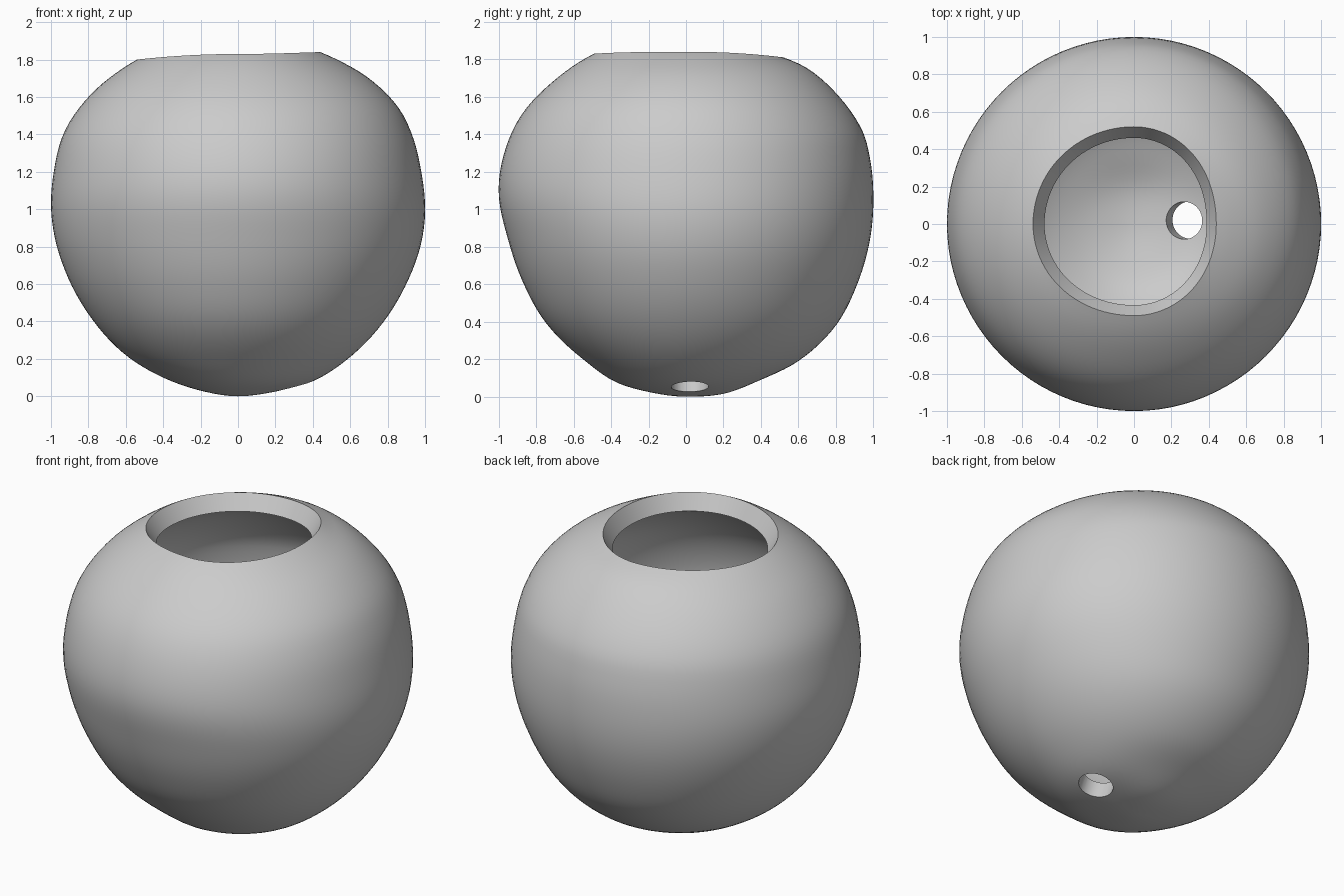
import bpy, bmesh, math
from mathutils import Vector

if "Cube" in bpy.data.objects:
    bpy.data.objects.remove(bpy.data.objects["Cube"])

CENTRE_Z = 1.0
WALL = 0.11
SEGMENTS, RINGS = 96, 56

# Side outlines of the slightly uneven pot: (distance from axis, height), bottom to rim
RIGHT = [(0, 0), (.2, .025), (.4, .08), (.6, .21), (.78, .4), (.9, .6), (.975, .8), (1, .97),
         (.98, 1.2), (.93, 1.4), (.86, 1.54), (.7, 1.7), (.55, 1.79), (.44, 1.84)]
LEFT = [(0, 0), (.2, .03), (.4, .1), (.6, .22), (.8, .44), (.92, .66), (.98, .85), (1, 1.02),
        (.985, 1.2), (.93, 1.41), (.8, 1.6), (.65, 1.73), (.54, 1.8)]
BACK = [(0, 0), (.2, .015), (.4, .09), (.6, .19), (.8, .38), (.91, .59), (.97, .78), (1, 1.05),
        (.98, 1.28), (.945, 1.41), (.8, 1.62), (.65, 1.75), (.52, 1.81)]
FRONT = [(0, 0), (.2, .025), (.38, .08), (.55, .2), (.76, .41), (.87, .61), (.95, .84), (1, 1.1),
         (.97, 1.3), (.88, 1.5), (.7, 1.69), (.49, 1.83)]


def polar(outline):
    """Angle from straight down and distance from the centre, for each outline point."""
    return [(math.atan2(r, CENTRE_Z - z), math.hypot(r, z - CENTRE_Z)) for r, z in outline]


def distance(points, angle):
    """Smooth interpolation of distance over angle."""
    n = len(points)
    i = next((k for k in range(n - 1) if angle <= points[k + 1][0]), n - 2)

    def slope(k):
        a, b = points[max(k - 1, 0)], points[min(k + 1, n - 1)]
        return 0 if k == 0 else (b[1] - a[1]) / (b[0] - a[0])

    (a0, d0), (a1, d1) = points[i], points[i + 1]
    h = a1 - a0
    t = min(max((angle - a0) / h, 0), 1)
    return ((2 * t**3 - 3 * t**2 + 1) * d0 + (t**3 - 2 * t**2 + t) * h * slope(i)
            + (3 * t**2 - 2 * t**3) * d1 + (t**3 - t**2) * h * slope(i + 1))


SIDES = [polar(o) for o in (RIGHT, LEFT, BACK, FRONT)]


def surface(s, azimuth, inset):
    """Point on the shell; s runs from 0 at the bottom to 1 at the rim."""
    c, n = math.cos(azimuth), math.sin(azimuth)
    weights = [max(c, 0)**2, max(-c, 0)**2, max(n, 0)**2, max(-n, 0)**2]
    angle = s * sum(w * p[-1][0] for w, p in zip(weights, SIDES))
    d = sum(w * distance(p, angle) for w, p in zip(weights, SIDES)) - inset
    r = d * math.sin(angle)
    return Vector((r * c, r * n, CENTRE_Z - d * math.cos(angle)))


def make_object(name, bm):
    bmesh.ops.recalc_face_normals(bm, faces=bm.faces)
    mesh = bpy.data.meshes.new(name)
    bm.to_mesh(mesh)
    bm.free()
    obj = bpy.data.objects.new(name, mesh)
    bpy.context.collection.objects.link(obj)
    return obj


# Pot shell: outer skin, sloping rim and inner skin
bm = bmesh.new()
skins = []
for inset in (0, WALL):
    pole = bm.verts.new((0, 0, inset))
    rings = [[bm.verts.new(surface(k / RINGS, 2 * math.pi * j / SEGMENTS, inset))
              for j in range(SEGMENTS)] for k in range(1, RINGS + 1)]
    skins.append((pole, rings))
for j in range(SEGMENTS):
    m = (j + 1) % SEGMENTS
    for pole, rings in skins:
        bm.faces.new((pole, rings[0][j], rings[0][m]))
        for a, b in zip(rings, rings[1:]):
            bm.faces.new((a[j], a[m], b[m], b[j]))
    outer, inner = skins[0][1][-1], skins[1][1][-1]
    bm.faces.new((outer[j], outer[m], inner[m], inner[j]))
pot = make_object("pot", bm)

# Drain hole cut square to the wall near the bottom
bm = bmesh.new()
bmesh.ops.create_cone(bm, cap_ends=True, segments=40, radius1=0.1, radius2=0.1, depth=0.5)
cutter = make_object("drain_hole_cutter", bm)
hole = Vector((0.287, 0.02, 0.1))
cutter.location = hole
cutter.rotation_mode = 'QUATERNION'
cutter.rotation_quaternion = (hole - Vector((0, 0, CENTRE_Z))).to_track_quat('Z', 'Y')
cutter.hide_render = True

cut = pot.modifiers.new("drain_hole", 'BOOLEAN')
cut.operation = 'DIFFERENCE'
cut.solver = 'EXACT'
cut.object = cutter
bpy.context.view_layer.objects.active = pot
pot.select_set(True)
bpy.ops.object.modifier_apply(modifier=cut.name)
bpy.data.objects.remove(cutter)

# Plain grey clay
clay = bpy.data.materials.new("grey_clay")
clay.diffuse_color = (0.6, 0.6, 0.6, 1)
clay.use_nodes = True
clay.node_tree.nodes["Principled BSDF"].inputs["Base Color"].default_value = clay.diffuse_color
pot.data.materials.clear()
pot.data.materials.append(clay)
bpy.ops.object.shade_smooth_by_angle(angle=math.radians(35))
